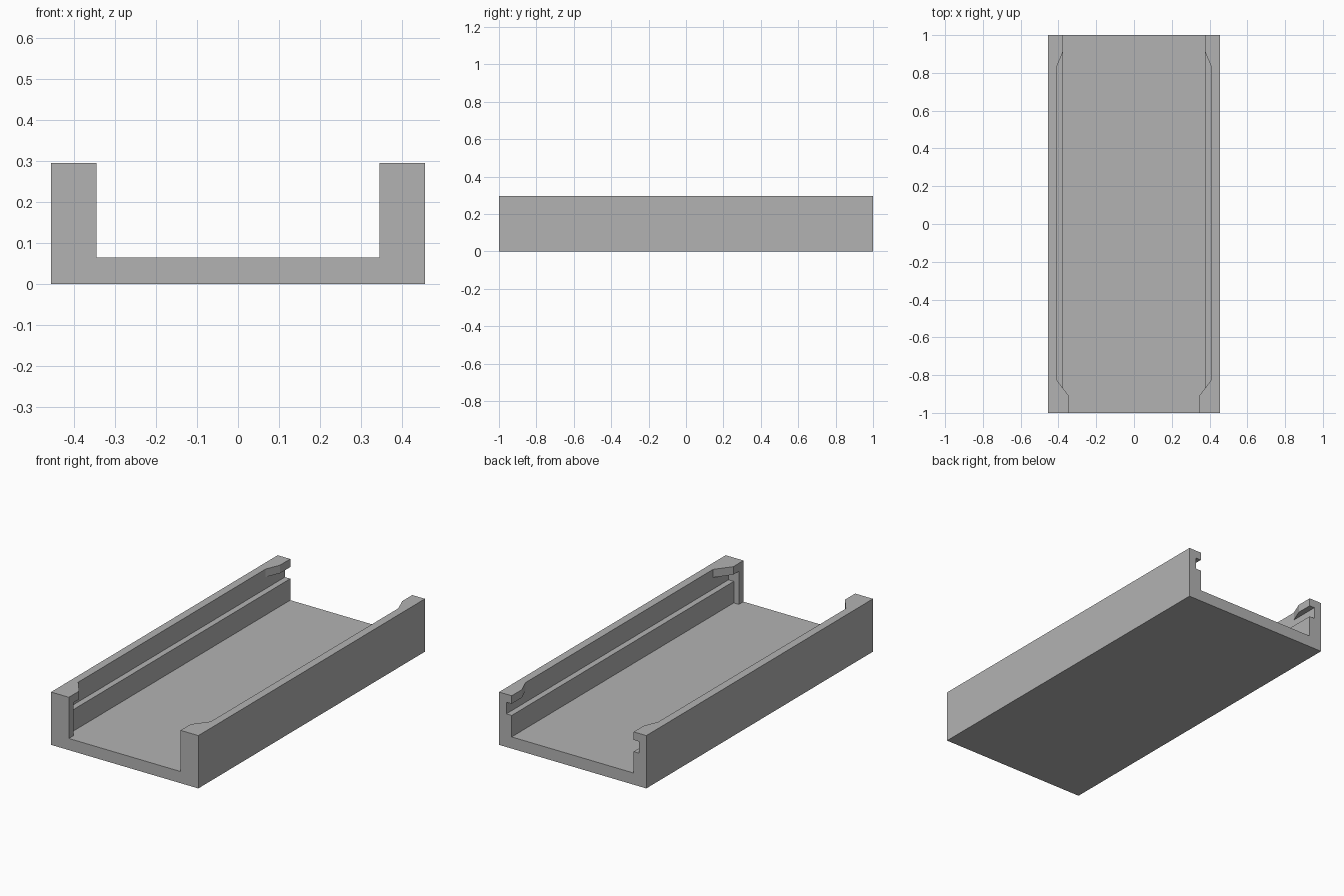
import bpy
import bmesh
import math

cube = bpy.data.objects.get("Cube")
if cube:
    bpy.data.objects.remove(cube, do_unlink=True)

# Main dimensions
HALF_W, HALF_L, HEIGHT = 0.455, 1.0, 0.295
FLOOR, LEDGE, LIP = 0.065, 0.185, 0.25       # floor top, ledge top, lip underside
MOUTH, RAIL, GROOVE = 0.345, 0.377, 0.41     # half widths of the inner openings
STOP = -0.96                                 # rear face of the front stops
OVER = 0.1                                   # cutter overshoot

grey = bpy.data.materials.new("plain grey")
grey.use_nodes = True
grey.diffuse_color = (0.45, 0.45, 0.45, 1)
grey.node_tree.nodes["Principled BSDF"].inputs["Base Color"].default_value = grey.diffuse_color


def prism(name, side, z0, z1):
    """Extrude an outline, given as its +x side from front to back and mirrored."""
    outline = side + [(-x, y) for x, y in reversed(side)]
    bm = bmesh.new()
    face = bm.faces.new([bm.verts.new((x, y, z0)) for x, y in outline])
    top = bmesh.ops.extrude_face_region(bm, geom=[face])["geom"]
    verts = [g for g in top if isinstance(g, bmesh.types.BMVert)]
    bmesh.ops.translate(bm, verts=verts, vec=(0, 0, z1 - z0))
    bmesh.ops.recalc_face_normals(bm, faces=bm.faces)
    mesh = bpy.data.meshes.new(name)
    bm.to_mesh(mesh)
    bm.free()
    mesh.materials.append(grey)
    obj = bpy.data.objects.new(name, mesh)
    bpy.context.collection.objects.link(obj)
    return obj


def stepped(width):
    """Opening that is narrow between the front stops and wider behind them."""
    return [(MOUTH, -HALF_L - OVER), (MOUTH, STOP), (width, STOP), (width, HALF_L + OVER)]


# Solid tray block
tray = prism("sliding_tray", [(HALF_W, -HALF_L), (HALF_W, HALF_L)], 0, HEIGHT)

# Top opening leaves tapered lips at both ends
lip_outline = [(MOUTH, -HALF_L - OVER), (MOUTH, -0.91), (GROOVE, -0.825),
               (GROOVE, 0.83), (RAIL, 0.91), (RAIL, HALF_L + OVER)]

cutters = [
    prism("floor_channel_cutter", stepped(RAIL), FLOOR, LEDGE + 0.01),
    prism("side_groove_cutter", stepped(GROOVE), LEDGE, LIP),
    prism("top_opening_cutter", lip_outline, LIP - 0.01, HEIGHT + OVER),
]

# Carve the channel, grooves and lips
bpy.context.view_layer.objects.active = tray
for cutter in cutters:
    cutter.hide_render = True
    mod = tray.modifiers.new(cutter.name, "BOOLEAN")
    mod.operation = "DIFFERENCE"
    mod.solver = "EXACT"
    mod.object = cutter
    bpy.ops.object.modifier_apply(modifier=mod.name)
    bpy.data.objects.remove(cutter, do_unlink=True)

# Merge leftover flat splits
bm = bmesh.new()
bm.from_mesh(tray.data)
bmesh.ops.remove_doubles(bm, verts=bm.verts, dist=0.0001)
bmesh.ops.dissolve_limit(bm, angle_limit=math.radians(1), verts=bm.verts, edges=bm.edges)
bm.to_mesh(tray.data)
bm.free()
